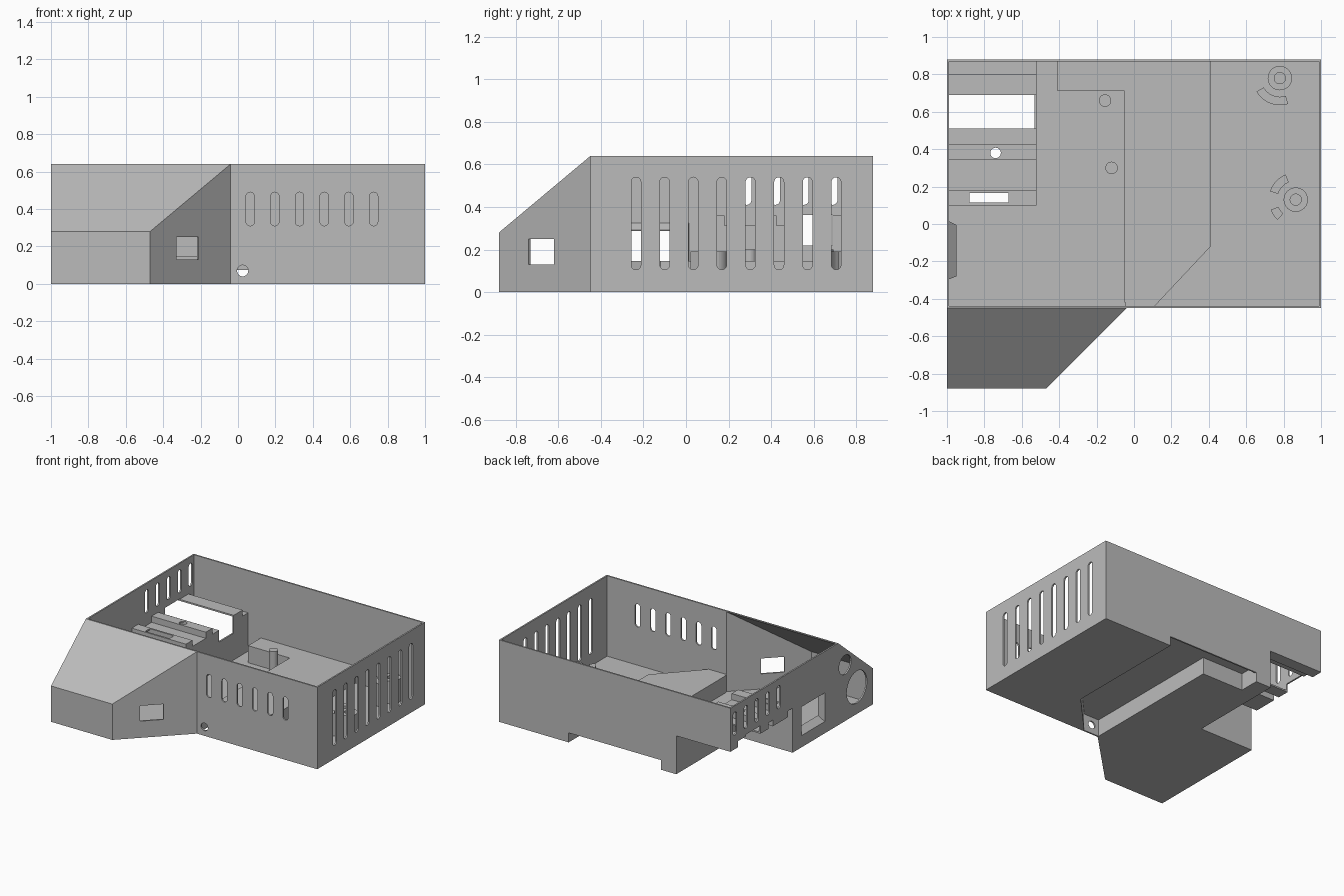
import bpy, bmesh, math
from mathutils import Vector

if "Cube" in bpy.data.objects:
    bpy.data.objects.remove(bpy.data.objects["Cube"])

T = 0.012  # wall thickness
grey = bpy.data.materials.new("light grey plastic")
grey.diffuse_color = (0.5, 0.5, 0.5, 1)
grey.use_nodes = True
grey.node_tree.nodes["Principled BSDF"].inputs["Base Color"].default_value = grey.diffuse_color


def finish(name, bm):
    bmesh.ops.recalc_face_normals(bm, faces=bm.faces)
    me = bpy.data.meshes.new(name)
    bm.to_mesh(me)
    bm.free()
    me.materials.append(grey)
    ob = bpy.data.objects.new(name, me)
    bpy.context.collection.objects.link(ob)
    return ob


def prism(name, pts, lo, hi, axis='z'):
    """Extrude a 2D outline along an axis: x uses (y,z), y uses (x,z), z uses (x,y)."""
    place = {'x': lambda a, b, c: (c, a, b),
             'y': lambda a, b, c: (a, c, b),
             'z': lambda a, b, c: (a, b, c)}[axis]
    bm = bmesh.new()
    low = [bm.verts.new(place(a, b, lo)) for a, b in pts]
    high = [bm.verts.new(place(a, b, hi)) for a, b in pts]
    bm.faces.new(low)
    bm.faces.new(high)
    n = len(pts)
    for i in range(n):
        j = (i + 1) % n
        bm.faces.new((low[i], low[j], high[j], high[i]))
    return finish(name, bm)


def hull(name, pts):
    bm = bmesh.new()
    for p in pts:
        bm.verts.new(Vector(p))
    bmesh.ops.convex_hull(bm, input=bm.verts)
    bmesh.ops.dissolve_limit(bm, angle_limit=0.01, verts=bm.verts, edges=bm.edges)
    return finish(name, bm)


def rect(a0, a1, b0, b1):
    return [(a0, b0), (a1, b0), (a1, b1), (a0, b1)]


def arc(a, b, r, start, end, n):
    return [(a + r * math.cos(math.radians(start + (end - start) * i / n)),
             b + r * math.sin(math.radians(start + (end - start) * i / n))) for i in range(n + 1)]


def circle(a, b, r, n=32):
    return arc(a, b, r, 0, 360, n)[:-1]


def slot(a, b0, b1, r=0.0225):
    return arc(a, b0 + r, r, 180, 360, 10) + arc(a, b1 - r, r, 0, 180, 10)


def boolean(ob, other, op='DIFFERENCE'):
    m = ob.modifiers.new("bool", 'BOOLEAN')
    m.operation, m.solver, m.object = op, 'EXACT', other
    bpy.context.view_layer.objects.active = ob
    bpy.ops.object.modifier_apply(modifier=m.name)
    bpy.data.objects.remove(other, do_unlink=True)


# Outer shape: main box with a sloped, angled nose
def nose(name, t, back):
    left, front = -1 + t, -0.88 + t
    k = 0.41 - 1.414 * t
    tip, end = k + front, k - 0.45 + t
    z0, z1, low = (0.28 - t * 0.4, 0.64 - t * 0.5, t)
    pts = []
    for y, x, z in ((front, tip, z0), (-0.45 + t, end, z1), (back, end, z1)):
        pts += [(left, y, low), (x, y, low), (x, y, z), (left, y, z)]
    return hull(name, pts)


case = prism("case", rect(-1, 1, -0.45, 0.88), 0, 0.64)
boolean(case, nose("nose", 0, -0.44), 'UNION')

# Inner space, with the raised floor parts taken out of it
space = prism("space", rect(-1 + T, 1 - T, -0.45 + T, 0.88 - T), T, 0.8)
boolean(space, prism("raised_floor", [(-0.05, -0.5), (0.053, -0.5), (0.41, -0.12), (0.41, 1),
                                      (-0.41, 1), (-0.41, 0.71), (-0.05, 0.71)], -0.1, 0.145))


def steps(name, t, low, x0, x1):
    hi, mid = 0.36 - t, 0.312 - t
    pts = [(0.10 + t, low), (0.10 + t, hi), (0.18 - t, hi), (0.18 - t, mid),
           (0.345 + t, mid), (0.345 + t, hi), (0.425 - t, hi), (0.425 - t, mid),
           (0.60, mid), (0.60, hi), (0.80 - t, hi), (0.80 - t, mid), (1, mid), (1, low)]
    return prism(name, pts, x0, x1, 'x')


boolean(space, steps("stepped_floor", 0, -0.1, -1.1, -0.52))


def funnel(name, t, x0, x1):
    pts = []
    for x, y0, y1, z0, z1 in ((x0, -0.30, 0.02, 0.07, 0.335), (x1, -0.28, -0.005, 0.128, 0.292)):
        pts += [(x, y, z) for y in (y0 + t, y1 - t) for z in (z0 + t, z1 - t)]
    return hull(name, pts)


boolean(space, funnel("window_funnel", 0, -1.0, -0.95))
boolean(case, space)
boolean(case, nose("nose_space", T, -0.42))

# Hollows below the raised floors, and the opening in the back wall
boolean(case, prism("tunnel", [(-0.05 + T, -0.45 + T), (0.095, -0.45 + T), (0.41 - T, -0.115),
                               (0.41 - T, 0.868), (-0.41 + T, 0.868), (-0.41 + T, 0.71 + T),
                               (-0.05 + T, 0.71 + T)], -0.1, 0.145 - T))
boolean(case, prism("back_opening", rect(-0.398, 0.398, 0.85, 0.95), -0.1, 0.075))
boolean(case, steps("step_hollow", T, -0.1, -1.1, -0.52 - T))
boolean(case, prism("bay_opening", rect(-1.1, -0.50, 0.51, 0.69), 0.22, 0.362))
boolean(case, prism("socket_opening", rect(-0.88, -0.67, 0.114, 0.166), 0.25, 0.45))
boolean(case, prism("step_hole", circle(-0.74, 0.38, 0.028), 0.25, 0.45))

# Windows and round holes
boolean(case, funnel("funnel_cut", T, -1.012, -0.94))
boolean(case, prism("angled_window", [(-0.38, -0.69), (-0.28, -0.79), (-0.16, -0.67), (-0.26, -0.57)],
                    0.13, 0.25))
boolean(case, prism("large_round_hole", circle(-0.68, 0.21, 0.125), -1.1, -0.95, 'x'))
boolean(case, prism("small_round_hole", circle(-0.535, 0.44, 0.075), -1.1, -0.95, 'x'))
boolean(case, prism("cable_hole", circle(0.025, 0.07, 0.03), -0.5, -0.40, 'y'))

# Ventilation slots on the right, left and front walls
for i in range(8):
    boolean(case, prism("vent", slot(-0.235 + i * 0.1345, 0.105, 0.54), 0.95, 1.1, 'x'))
for i in range(5):
    boolean(case, prism("vent", slot(0.285 + i * 0.135, 0.41, 0.59), -1.1, -0.95, 'x'))
for i in range(6):
    boolean(case, prism("vent", slot(0.065 + i * 0.132, 0.31, 0.49), -0.5, -0.40, 'y'))

# Pegs on the floor
for x, y in ((-0.155, 0.66), (-0.12, 0.30)):
    prism("peg", circle(x, y, 0.033), 0.01, 0.20)

# Screw posts with curved ribs around them
for x, y in ((0.78, 0.78), (0.865, 0.13)):
    post = prism("screw_post", circle(x, y, 0.065), 0.01, 0.19)
    boolean(post, prism("bore", circle(x, y, 0.03), 0.03, 0.25))
for x, y, a0, a1 in ((0.78, 0.78, 210, 288), (0.865, 0.13, 112, 162), (0.865, 0.13, 202, 228)):
    prism("curved_rib", arc(x, y, 0.10, a0, a1, 8) + arc(x, y, 0.145, a1, a0, 8), 0.01, 0.19)
